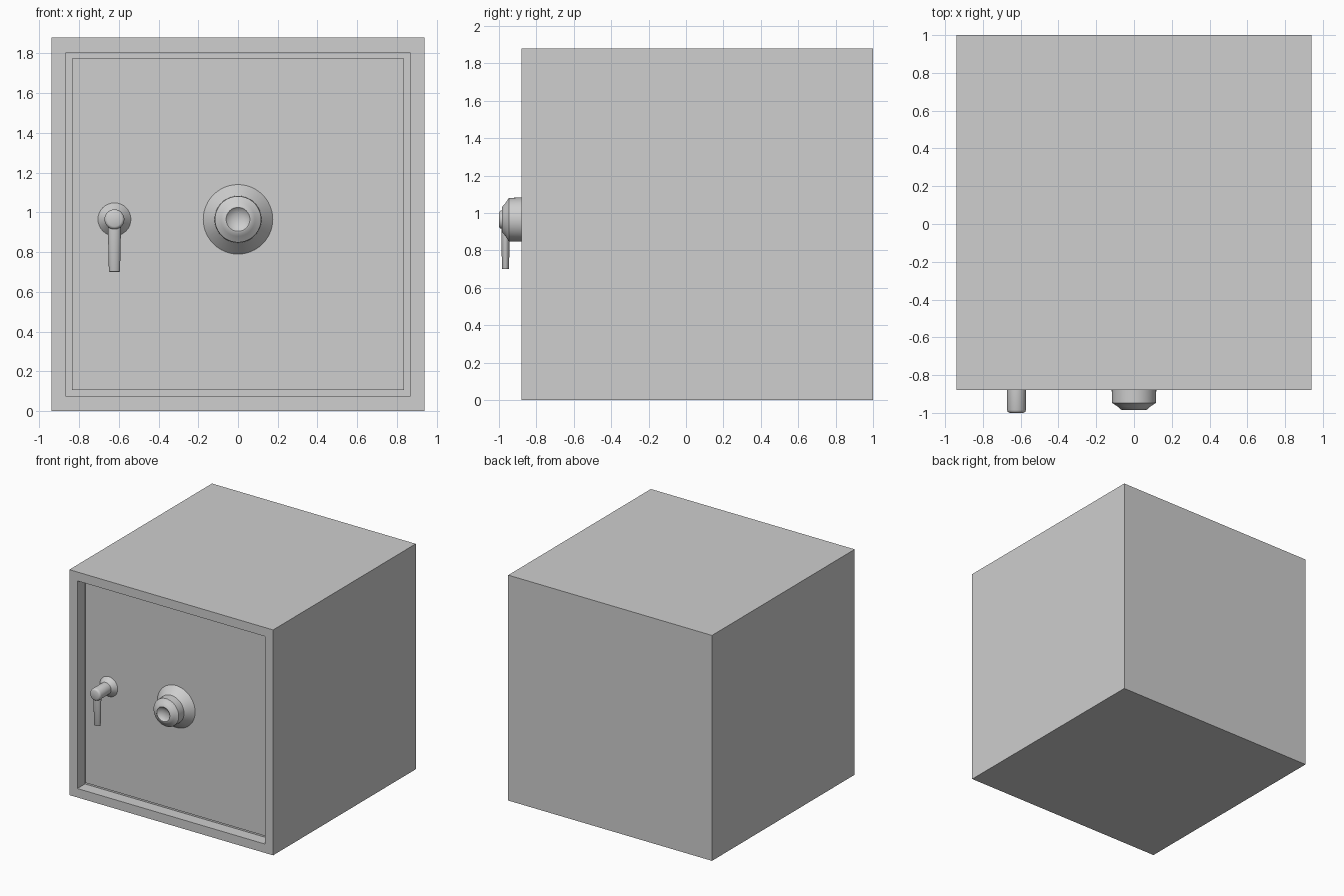
import bpy, bmesh, math
from mathutils import Matrix, Vector

cube = bpy.data.objects.get("Cube")
if cube:
    bpy.data.objects.remove(cube, do_unlink=True)

grey = bpy.data.materials.new("light grey")
grey.use_nodes = True
COLOR = (0.62, 0.62, 0.62, 1)
grey.diffuse_color = COLOR
grey.node_tree.nodes["Principled BSDF"].inputs["Base Color"].default_value = COLOR

FRONT, DOOR = -0.88, -0.815    # y of the cabinet face and of the recessed door
MID = 0.965                    # height of the fittings


def finish(name, bm, smooth_angle=None):
    bmesh.ops.recalc_face_normals(bm, faces=bm.faces[:])
    mesh = bpy.data.meshes.new(name)
    bm.to_mesh(mesh)
    bm.free()
    mesh.materials.append(grey)
    obj = bpy.data.objects.new(name, mesh)
    bpy.context.collection.objects.link(obj)
    if smooth_angle:
        bpy.ops.object.select_all(action='DESELECT')
        obj.select_set(True)
        bpy.context.view_layer.objects.active = obj
        bpy.ops.object.shade_smooth_by_angle(angle=math.radians(smooth_angle))
    return obj


def box(lo, hi):
    bm = bmesh.new()
    lo, hi = Vector(lo), Vector(hi)
    bmesh.ops.create_cube(bm, size=1, matrix=Matrix.Translation((lo + hi) / 2)
                          @ Matrix.Diagonal((*(hi - lo), 1)))
    return bm


def turned(name, x, z, profile, steps=48, smooth_angle=30):
    """Revolve (radius, y) points about an axis running front to back."""
    bm = bmesh.new()
    verts = [bm.verts.new((x + r, y, z)) for r, y in profile]
    edges = [bm.edges.new(pair) for pair in zip(verts, verts[1:])]
    bmesh.ops.spin(bm, geom=verts + edges, cent=(x, 0, z), axis=(0, 1, 0),
                   angle=2 * math.pi, steps=steps)
    bmesh.ops.remove_doubles(bm, verts=bm.verts[:], dist=0.0005)
    return finish(name, bm, smooth_angle)


# Cabinet with a square recess in its front
bm = box((-0.94, FRONT, 0), (0.94, 1, 1.88))
bm.normal_update()
face = min(bm.faces, key=lambda f: f.calc_center_median().y)
bmesh.ops.inset_region(bm, faces=[face], thickness=0.105)
push = bmesh.ops.extrude_face_region(bm, geom=[face])
bmesh.ops.delete(bm, geom=[face], context='FACES_ONLY')
bmesh.ops.translate(bm, vec=(0, 0.1, 0),
                    verts=[g for g in push["geom"] if isinstance(g, bmesh.types.BMVert)])
finish("cabinet", bm)

# Door set back in the recess
finish("door", box((-0.835, DOOR, 0.105), (0.835, DOOR + 0.035, 1.775)))

# Dial: conical collar and chamfered knob with a hollow centre
turned("dial_collar", 0, MID, [(0.175, DOOR + 0.01), (0.175, DOOR), (0.118, FRONT)])
turned("dial_knob", 0, MID, [
    (0.118, FRONT), (0.116, -0.947), (0.085, -0.968), (0.068, -0.983),
    (0.060, -0.984), (0.050, -0.974), (0.028, -0.964), (0, -0.96)], smooth_angle=40)

# Handle: flared base, round spindle and hanging lever
HX = -0.622
turned("handle_base", HX, MID, [(0.083, DOOR + 0.01), (0.083, DOOR), (0.05, DOOR - 0.04)], 32)
turned("handle_spindle", HX, MID, [
    (0.05, DOOR - 0.04), (0.05, -0.985), (0.046, -0.995), (0.036, -1.0), (0, -1.0)], 32, 50)

bm = bmesh.new()
bmesh.ops.create_cone(bm, cap_ends=True, segments=20, radius1=0.028, radius2=0.034,
                      depth=0.265, matrix=Matrix.Translation((HX, -0.965, 0.8325))
                      @ Matrix.Diagonal((1, 0.68, 1, 1)))
rim = [e for e in bm.edges if all(v.co.z < 0.71 for v in e.verts)]
bmesh.ops.bevel(bm, geom=rim, offset=0.005, segments=2, affect='EDGES', profile=0.5)
finish("handle_lever", bm, 40)
